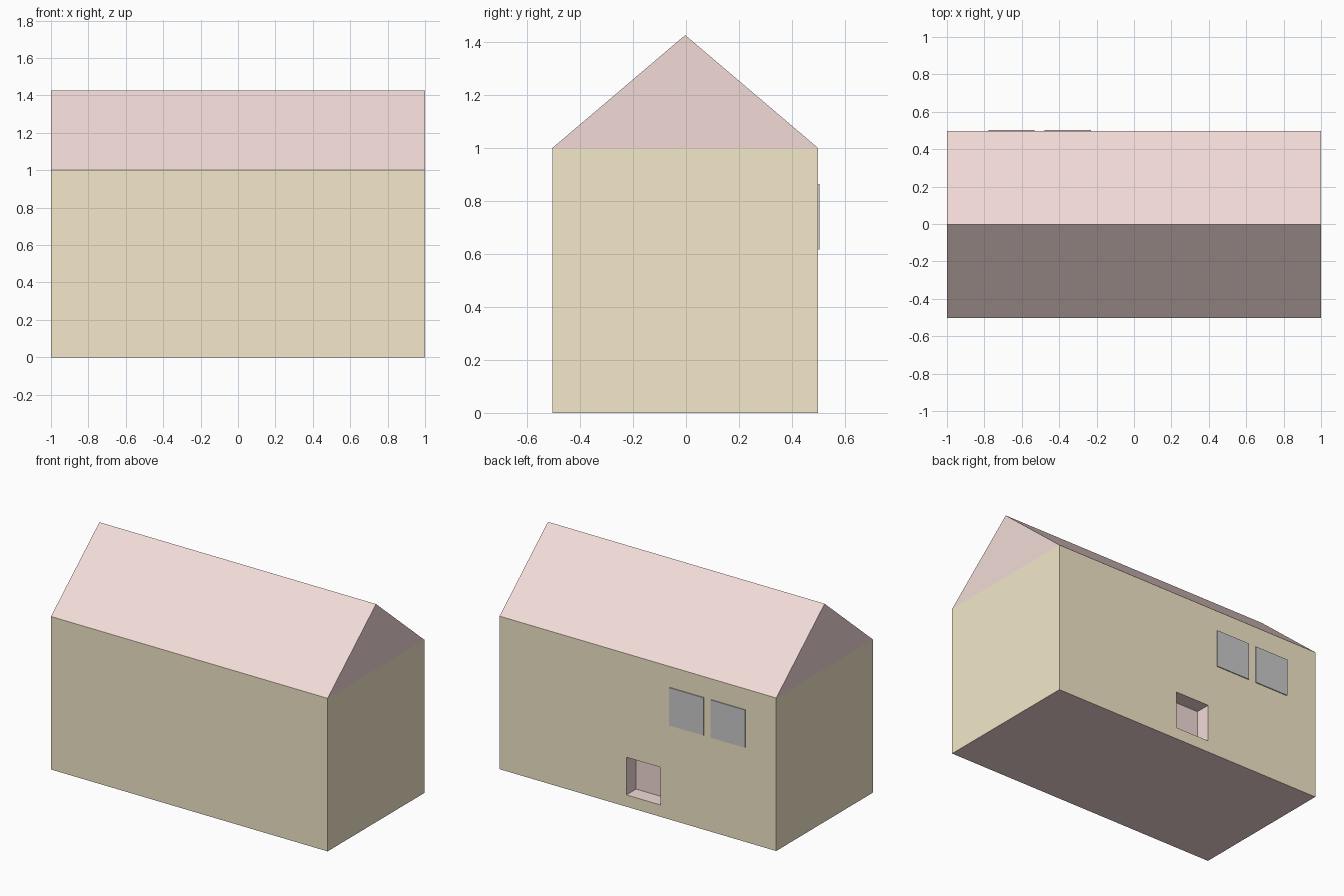
import bpy
import bmesh
from mathutils import Matrix, Vector

if "Cube" in bpy.data.objects:
    bpy.data.objects.remove(bpy.data.objects["Cube"])

WALL_Y = 0.497      # back wall plane
MID_Y = -0.003      # ridge line


def material(name, rgb):
    mat = bpy.data.materials.new(name)
    mat.diffuse_color = (*rgb, 1)
    mat.use_nodes = True
    mat.node_tree.nodes["Principled BSDF"].inputs["Base Color"].default_value = mat.diffuse_color
    return mat


tan = material("tan_wall", (0.90, 0.81, 0.59))
pink = material("pink_roof", (0.89, 0.71, 0.685))


def add_object(name, bm, mats=()):
    bmesh.ops.recalc_face_normals(bm, faces=bm.faces)
    mesh = bpy.data.meshes.new(name)
    bm.to_mesh(mesh)
    bm.free()
    for mat in mats:
        mesh.materials.append(mat)
    obj = bpy.data.objects.new(name, mesh)
    bpy.context.collection.objects.link(obj)
    return obj


def box(lo, hi):
    lo, hi = Vector(lo), Vector(hi)
    bm = bmesh.new()
    bmesh.ops.create_cube(bm, size=1, matrix=Matrix.Translation((lo + hi) / 2)
                          @ Matrix.Diagonal((*(hi - lo), 1)))
    return bm


# House: box whose top is extruded and pinched into a gable roof
bm = box((-1, MID_Y - 0.5, 0), (1, WALL_Y, 1))
top = max(bm.faces, key=lambda f: f.calc_center_median().z)
result = bmesh.ops.extrude_face_region(bm, geom=[top])
for v in [g for g in result["geom"] if isinstance(g, bmesh.types.BMVert)]:
    v.co.y, v.co.z = MID_Y, 1.425
if top.is_valid:
    bmesh.ops.delete(bm, geom=[top], context="FACES_ONLY")
bmesh.ops.remove_doubles(bm, verts=bm.verts, dist=0.001)

# Roof, gables and underside are pink, walls are tan
for f in bm.faces:
    z = f.calc_center_median().z
    f.material_index = 1 if z > 1 or z < 0.01 else 0
house = add_object("house", bm, (tan, pink))

# Square niche cut into the back wall
bm = box((-0.163, WALL_Y - 0.1, 0.077), (0.083, WALL_Y + 0.1, 0.323))
for f in bm.faces:
    f.material_index = 1
cutter = add_object("niche_cutter", bm, (tan, pink))
cutter.hide_render = True
cutter.hide_viewport = True
cut = house.modifiers.new("niche", "BOOLEAN")
cut.operation = "DIFFERENCE"
cut.solver = "EXACT"
cut.object = cutter

# Pair of thin window panels on the back wall
for name, x in (("window_left", -0.778), ("window_right", -0.478)):
    add_object(name, box((x, WALL_Y - 0.005, 0.617), (x + 0.247, 0.503, 0.864)))
